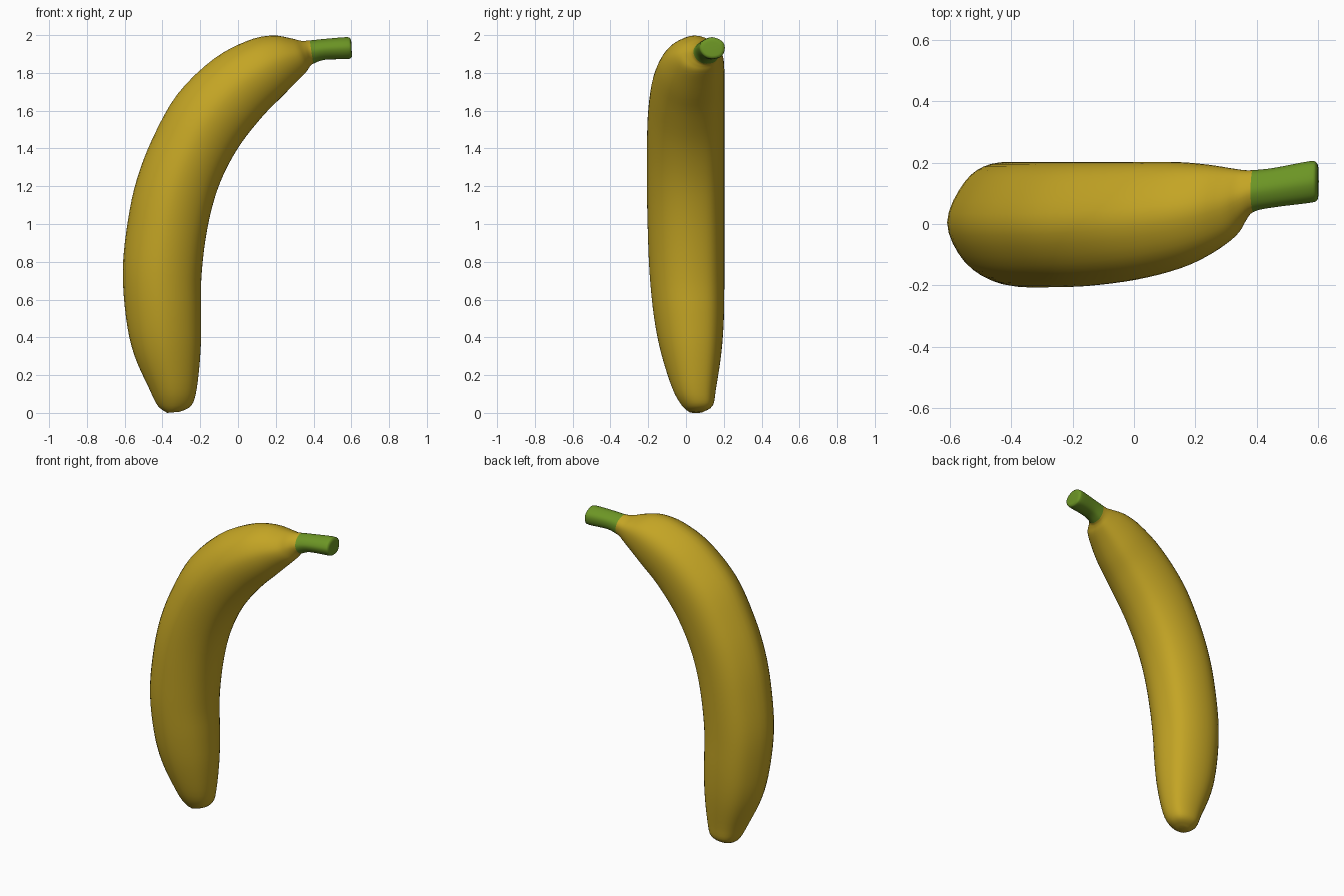
import bpy, bmesh
from mathutils import Vector

if "Cube" in bpy.data.objects:
    bpy.data.objects.remove(bpy.data.objects["Cube"])


def spline(p0, p1, p2, p3, t):
    """Catmull-Rom interpolation for vectors of any size."""
    return 0.5 * (2 * p1 + (p2 - p0) * t + (2 * p0 - 5 * p1 + 4 * p2 - p3) * t * t
                  + (3 * p1 - p0 - 3 * p2 + p3) * t ** 3)


def material(name, rgb):
    m = bpy.data.materials.new(name)
    m.diffuse_color = (*rgb, 1)
    m.use_nodes = True
    m.node_tree.nodes["Principled BSDF"].inputs["Base Color"].default_value = m.diffuse_color
    return m


# Rounded pentagon cross-section: u = outer to inner side, v = across (y)
section = [Vector(p) for p in [
    (-1, 0), (-.72, .68), (-.3, .98), (.3, .98), (.8, .74), (1, .3),
    (1, -.2), (.76, -.65), (.3, -.95), (-.2, -.99), (-.72, -.66)]]
n = len(section)
outline = [spline(section[i - 1], section[i], section[(i + 1) % n], section[(i + 2) % n], k / 4)
           for i in range(n) for k in range(4)]

# Stations from tip to stem: outer x, z, inner x, z, y min, y max
stations = [Vector(s) for s in [
    (-.375, .002, -.31, .008, .02, .085),
    (-.425, .04, -.25, .04, -.02, .14),
    (-.47, .13, -.222, .13, -.07, .157),
    (-.55, .31, -.203, .33, -.13, .185),
    (-.592, .5, -.20, .52, -.167, .198),
    (-.61, .76, -.20, .71, -.19, .2),
    (-.583, 1.02, -.178, .92, -.2, .2),
    (-.535, 1.24, -.138, 1.11, -.204, .2),
    (-.45, 1.46, -.08, 1.27, -.204, .2),
    (-.32, 1.69, .01, 1.43, -.2, .2),
    (-.13, 1.875, .13, 1.58, -.18, .2),
    (.05, 1.972, .23, 1.68, -.145, .2),
    (.18, 2.0, .3, 1.75, -.1, .192),
    (.28, 1.985, .36, 1.81, -.045, .18),
    (.335, 1.972, .38, 1.838, .005, .175),
    (.38, 1.974, .398, 1.852, .04, .175),
    (.45, 1.981, .46, 1.873, .055, .182),
    (.57, 1.991, .578, 1.877, .07, .204),
    (.594, 1.984, .6, 1.885, .078, .197),
    (.6, 1.965, .603, 1.9, .095, .18)]]
last = len(stations) - 1
STEM = 15       # station where the green stem begins
STEPS = 4
rings = []
for i in range(last):
    a, d = stations[max(i - 1, 0)], stations[min(i + 2, last)]
    rings += [spline(a, stations[i], stations[i + 1], d, k / STEPS) for k in range(STEPS)]
rings.append(stations[-1])

# Banana skin lofted through the stations
bm = bmesh.new()
loops = []
for xo, zo, xi, zi, y0, y1 in rings:
    loops.append([bm.verts.new(((xo + xi) / 2 + u * (xi - xo) / 2,
                                (y0 + y1) / 2 + v * (y1 - y0) / 2,
                                (zo + zi) / 2 + u * (zi - zo) / 2)) for u, v in outline])
m = len(outline)
for r in range(len(loops) - 1):
    for j in range(m):
        k = (j + 1) % m
        f = bm.faces.new((loops[r][j], loops[r][k], loops[r + 1][k], loops[r + 1][j]))
        f.material_index = int(r >= STEM * STEPS)
bm.faces.new(loops[0])
bm.faces.new(loops[-1]).material_index = 1
bmesh.ops.recalc_face_normals(bm, faces=bm.faces)
low = min(v.co.z for v in bm.verts)
bmesh.ops.translate(bm, verts=bm.verts, vec=(0, 0, -low))

mesh = bpy.data.meshes.new("banana")
bm.to_mesh(mesh)
bm.free()
mesh.materials.append(material("banana yellow", (.55, .375, .018)))
mesh.materials.append(material("stem green", (.15, .30, .018)))
mesh.shade_smooth()
banana = bpy.data.objects.new("banana", mesh)
bpy.context.collection.objects.link(banana)
